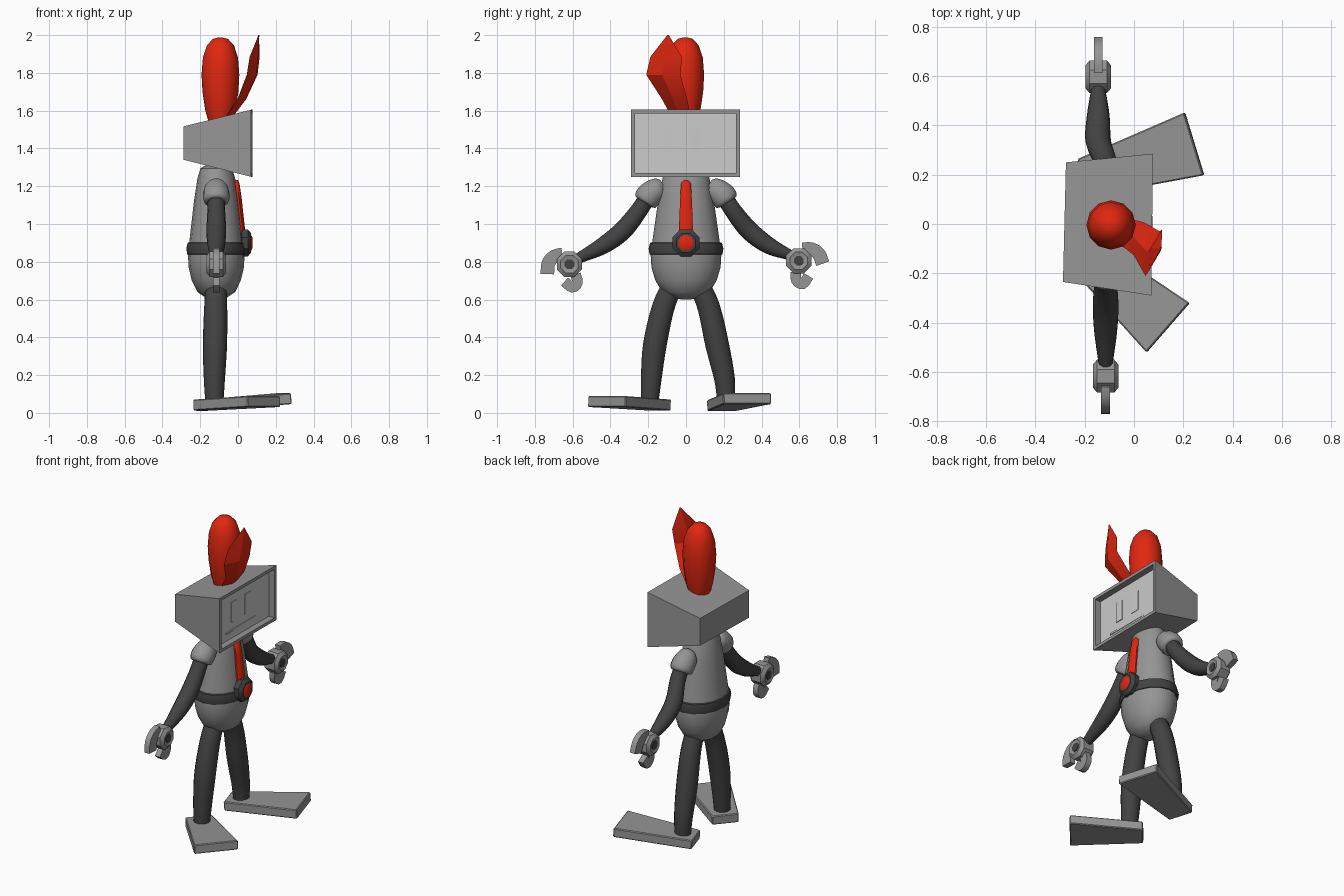
import bpy, bmesh, math
from mathutils import Vector, Matrix

if "Cube" in bpy.data.objects:
    bpy.data.objects.remove(bpy.data.objects["Cube"], do_unlink=True)


def material(name, rgb):
    m = bpy.data.materials.new(name)
    m.use_nodes = True
    m.diffuse_color = (*rgb, 1)
    m.node_tree.nodes["Principled BSDF"].inputs["Base Color"].default_value = (*rgb, 1)
    return m


RED = material("red", (0.75, 0.02, 0.005))
DARK = material("charcoal", (0.055, 0.055, 0.055))
GREY = material("grey", (0.30, 0.30, 0.30))
LIGHT = material("screen grey", (0.60, 0.60, 0.60))


def finish(name, bm, *mats, angle=40):
    bmesh.ops.recalc_face_normals(bm, faces=bm.faces)
    mesh = bpy.data.meshes.new(name)
    bm.to_mesh(mesh)
    bm.free()
    ob = bpy.data.objects.new(name, mesh)
    bpy.context.collection.objects.link(ob)
    for m in mats:
        mesh.materials.append(m)
    if angle:
        bpy.ops.object.select_all(action='DESELECT')
        ob.select_set(True)
        bpy.context.view_layer.objects.active = ob
        bpy.ops.object.shade_smooth_by_angle(angle=math.radians(angle))
    return ob


def loft(name, rings, mat, angle=40):
    """Skin a row of equal point rings and cap both ends."""
    bm = bmesh.new()
    rows = [[bm.verts.new(p) for p in ring] for ring in rings]
    n = len(rows[0])
    for a, b in zip(rows, rows[1:]):
        for i in range(n):
            j = (i + 1) % n
            bm.faces.new((a[i], a[j], b[j], b[i]))
    bm.faces.new(rows[0])
    bm.faces.new(rows[-1])
    return finish(name, bm, mat, angle=angle)


def smooth_path(pts, steps=4):
    """Catmull-Rom through (x, y, z, radius) points."""
    p = [Vector(q) for q in pts]
    p = [2 * p[0] - p[1]] + p + [2 * p[-1] - p[-2]]
    out = []
    for a, b, c, d in zip(p, p[1:], p[2:], p[3:]):
        for k in range(steps):
            t = k / steps
            out.append(0.5 * (2 * b + (c - a) * t + (2 * a - 5 * b + 4 * c - d) * t ** 2
                              + (3 * b - a - 3 * c + d) * t ** 3))
    return out + [p[-2]]


def tube(name, pts, mat, sides=14):
    """Round limb whose path bends in the y-z plane."""
    path = smooth_path(pts)
    rings = []
    for i, q in enumerate(path):
        t = path[min(i + 1, len(path) - 1)] - path[max(i - 1, 0)]
        normal = Vector((0, -t.z, t.y)).normalized()
        ang = [math.tau * k / sides for k in range(sides)]
        rings.append([q.xyz + q.w * (Vector((1, 0, 0)) * math.cos(a) + normal * math.sin(a)) for a in ang])
    return loft(name, rings, mat)


def lathe(name, profile, centre, mat, squash=1.0, sides=16):
    """Turn (radius, z) around a vertical axis, squashed along x."""
    ang = [math.tau * k / sides for k in range(sides)]
    return loft(name, [[(centre[0] + squash * r * math.cos(a), centre[1] + r * math.sin(a), z)
                        for a in ang] for r, z in profile], mat)


def disc(name, centre, profile, mat, sides=8):
    """Turn (radius, x) around an axis along x."""
    ang = [math.tau * (k + 0.5) / sides for k in range(sides)]
    return loft(name, [[(centre[0] + x, centre[1] + r * math.cos(a), centre[2] + r * math.sin(a))
                        for a in ang] for r, x in profile], mat, angle=30)


def box(name, lo, hi, mat):
    bm = bmesh.new()
    bmesh.ops.create_cube(bm, size=1)
    for v in bm.verts:
        v.co = [a + (b - a) * (c + 0.5) for a, b, c in zip(lo, hi, v.co)]
    return finish(name, bm, mat, angle=0)


# Torso, belt, tie and buckle
AXIS = (-0.115, 0)
lathe("torso", [(0.02, 0.6), (0.07, 0.61), (0.125, 0.64), (0.162, 0.70), (0.183, 0.77),
                (0.188, 0.85), (0.178, 0.91), (0.165, 1.0), (0.148, 1.12), (0.125, 1.24),
                (0.105, 1.295), (0.06, 1.315)], AXIS, GREY, 0.8)
lathe("belt", [(0.17, 0.836), (0.193, 0.84), (0.198, 0.87), (0.19, 0.9), (0.17, 0.905)], AXIS, DARK, 0.8)
loft("tie", [[(x + 0.02 * math.cos(a), w * math.sin(a), z)
              for a in [math.tau * k / 10 for k in range(10)]]
             for x, w, z in ((-0.02, 0.012, 1.232), (-0.012, 0.027, 1.215),
                             (0.0, 0.033, 1.13), (0.022, 0.041, 0.93))], RED)
disc("buckle", (0.04, 0, 0.9), [(0.05, -0.03), (0.077, -0.02), (0.077, 0.012), (0.055, 0.03)], DARK)
disc("buckle_button", (0.04, 0, 0.9), [(0.046, 0), (0.046, 0.028), (0.03, 0.036)], RED, 12)

# Head: tapered box with a recessed screen on its wide end
bm = bmesh.new()
back = [bm.verts.new(p) for p in ((-0.288, -0.235, 1.34), (-0.276, 0.25, 1.34),
                                  (-0.276, 0.25, 1.517), (-0.288, -0.235, 1.517))]
front = [bm.verts.new(p) for p in ((0.07, -0.29, 1.25), (0.077, 0.285, 1.25),
                                   (0.077, 0.285, 1.605), (0.07, -0.29, 1.605))]
bm.faces.new(back)
for i in range(4):
    j = (i + 1) % 4
    bm.faces.new((back[i], back[j], front[j], front[i]))
face = bm.faces.new(front)
bmesh.ops.recalc_face_normals(bm, faces=bm.faces)
bmesh.ops.inset_region(bm, faces=[face], thickness=0.028)
bmesh.ops.inset_region(bm, faces=[face], thickness=0.001, depth=-0.04)
face.material_index = 1
finish("head", bm, GREY, LIGHT, angle=0)
for name, y0, y1, z0, z1 in (("right_eye", -0.12, -0.065, 1.375, 1.505),
                             ("left_eye", 0.02, 0.08, 1.375, 1.505),
                             ("mouth", -0.175, 0.13, 1.315, 1.327)):
    box(name, (0.028, y0, z0), (0.037, y1, z1), LIGHT)

# Plumes
lathe("main_plume", [(0.06, 1.53), (0.08, 1.6), (0.095, 1.7), (0.1, 1.79), (0.093, 1.88),
                     (0.072, 1.945), (0.04, 1.98), (0.01, 1.988)], (-0.093, -0.004), RED, sides=12)
side, out = Vector((0.3, 0.95, 0)), Vector((0.95, -0.3, 0))
blade = []
for x, y, z, w, t in ((-0.06, -0.02, 1.55, 0.05, 0.02), (0.02, -0.06, 1.66, 0.07, 0.024),
                      (0.075, -0.12, 1.79, 0.095, 0.022), (0.088, -0.105, 1.885, 0.088, 0.02),
                      (0.11, -0.095, 2.0, 0.004, 0.003)):
    c = Vector((x, y, z))
    blade.append([c - side * w, c + out * t, c + side * w, c - out * t])
loft("side_plume", blade, RED, angle=25)


def claw(name, centre, path, width, turn, sign):
    """Flat curved finger following (y, z) offsets from the hand."""
    pts = smooth_path([(0, y, z, width) for y, z in path], 3)
    rot = Matrix.Rotation(turn, 3, 'X')
    rings = []
    for i, q in enumerate(pts):
        t = pts[min(i + 1, len(pts) - 1)] - pts[max(i - 1, 0)]
        n = Vector((0, -t.z, t.y)).normalized() * q.w
        ring = []
        for dx, s in ((-0.018, -1), (0.018, -1), (0.018, 1), (-0.018, 1)):
            p = q.xyz + n * s
            ring.append(Vector(centre) + rot @ Vector((dx, sign * p.y, p.z)))
        rings.append(ring)
    loft(name, rings, GREY, angle=30)


# Limbs: (label, side sign, hand centre, claw turn, foot angle, foot pitch, foot reach)
for label, s, hand, turn, yaw, pitch, reach in (
        ("left", 1, Vector((-0.145, 0.597, 0.805)), 0, 17, 4.5, 0.39),
        ("right", -1, Vector((-0.115, -0.617, 0.787)), 0.3, -41, 2.5, 0.35)):
    hx, hy, hz = hand
    tube(label + "_shoulder", [(-0.115, s * 0.12, 1.205, 0.035), (-0.115, s * 0.145, 1.19, 0.06),
                               (-0.115, s * 0.19, 1.155, 0.071), (-0.115, s * 0.215, 1.125, 0.067),
                               (-0.115, s * 0.222, 1.115, 0.05)], GREY)
    tube(label + "_arm", [(-0.115, s * 0.2, 1.15, 0.045), (-0.115, s * 0.25, 1.07, 0.047),
                          (hx, s * 0.335, 0.965, 0.052), (hx, s * 0.44, 0.885, 0.046),
                          (hx, hy - s * 0.045, hz + 0.03, 0.028)], DARK)

    # Hand: octagonal ring, dark pivot and two hooked fingers
    disc(label + "_hand", hand, [(0.03, -0.045), (0.05, -0.052), (0.072, -0.035), (0.072, 0.035),
                                 (0.05, 0.052), (0.03, 0.045)], GREY)
    disc(label + "_hand_pivot", hand, [(0.028, -0.05), (0.028, 0.05)], DARK)
    claw(label + "_upper_claw", hand, [(0.02, 0.06), (0.065, 0.062), (0.105, 0.038), (0.127, -0.015)],
         0.036, turn, s)
    claw(label + "_lower_claw", hand, [(-0.015, -0.06), (-0.012, -0.105), (0.022, -0.122), (0.052, -0.08)],
         0.028, turn, s)

    # Leg and wedge foot
    ankle = 0.212 if s > 0 else 0.192
    tube(label + "_leg", [(-0.115, s * 0.06, 0.70, 0.055), (-0.118, s * 0.12, 0.56, 0.061),
                          (-0.122, s * 0.165, 0.36, 0.064), (-0.125, s * (ankle - 0.008), 0.18, 0.056),
                          (-0.125, s * ankle, 0.06, 0.048)], DARK)
    turn_foot = Matrix.Translation((-0.125, s * ankle, 0.016)) @ Matrix.Rotation(
        math.radians(yaw), 4, 'Z') @ Matrix.Rotation(math.radians(-pitch), 4, 'Y')
    rings = [[turn_foot @ Vector(p) for p in ((x, -w, 0), (x, w, 0), (x, w, 0.058), (x, -w, 0.058))]
             for x, w in ((-0.08, 0.08), (reach, 0.133))]
    foot = loft(label + "_foot", rings, GREY, angle=0)
    bevel = foot.modifiers.new("soft_edges", 'BEVEL')
    bevel.width = 0.005
    bevel.segments = 1
